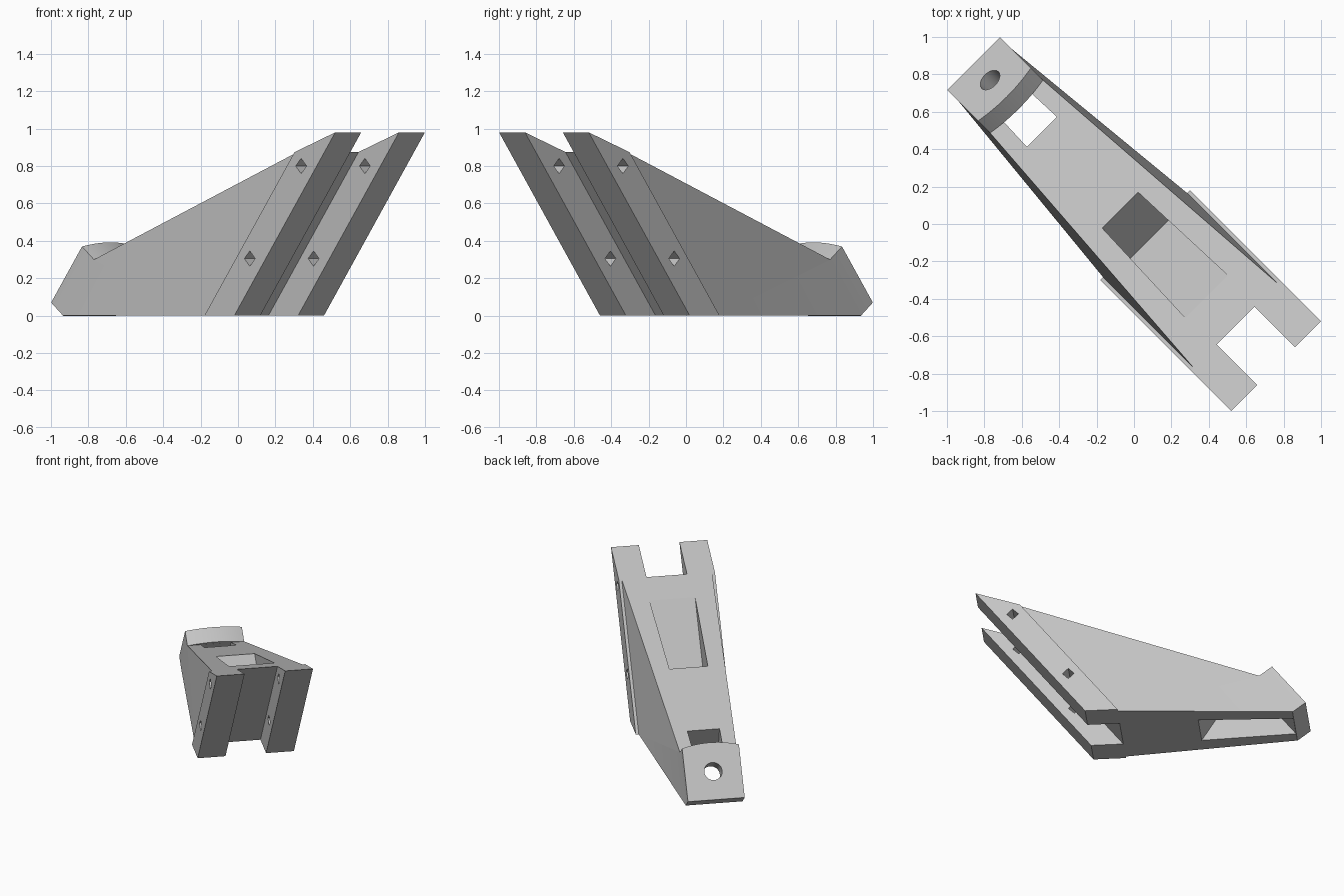
import bpy, bmesh, math
from mathutils import Vector

if "Cube" in bpy.data.objects:
    bpy.data.objects.remove(bpy.data.objects["Cube"])

R = math.sqrt(0.5)
SLOPE = 0.779                      # lean of the front, pad and pocket floor
ALONG = Vector((0.615, 0.789))     # up the leaning planes, in (u, z)
ACROSS = Vector((0.789, -0.615))   # square to the leaning planes


def place(u, v, z):
    """u runs along the bracket, v across it; the bracket lies diagonally."""
    return ((u + v) * R, (v - u) * R, z)


def solid(name, near, far):
    """Closed solid between two matching outlines of (u, v, z)."""
    bm = bmesh.new()
    a = [bm.verts.new(place(*p)) for p in near]
    b = [bm.verts.new(place(*p)) for p in far]
    bm.faces.new(a)
    bm.faces.new(b[::-1])
    n = len(a)
    for i in range(n):
        bm.faces.new((a[i], b[i], b[(i + 1) % n], a[(i + 1) % n]))
    bmesh.ops.recalc_face_normals(bm, faces=bm.faces)
    mesh = bpy.data.meshes.new(name)
    bm.to_mesh(mesh)
    bm.free()
    ob = bpy.data.objects.new(name, mesh)
    bpy.context.collection.objects.link(ob)
    return ob


def prism(name, profile, width):
    """Symmetric solid from a (u, z) profile; width is a number or a rule."""
    w = width if callable(width) else (lambda u, z: width)
    return solid(name, [(u, -w(u, z), z) for u, z in profile],
                 [(u, w(u, z), z) for u, z in profile])


def body_width(u, z):
    return 0.318 + 0.0978 * (u - SLOPE * z - 0.085)


def pocket_width(u, z):
    return 0.53 * body_width(u, z)


def combine(target, other, operation):
    mod = target.modifiers.new(operation, 'BOOLEAN')
    mod.operation = operation
    mod.solver = 'EXACT'
    mod.object = other
    other.hide_render = True
    bpy.context.view_layer.objects.active = target
    bpy.ops.object.modifier_apply(modifier=mod.name)
    bpy.data.objects.remove(other, do_unlink=True)


# tapering wedge body
bracket = prism("bracket", [(-1.122, 0), (0.085, 0), (0.766, 0.874), (-0.889, 0.30)], body_width)

# leaning clamp block at the wide end
block = prism("clamp_block", [(0.085, 0), (0.311, 0), (1.0744, 0.98), (0.766, 0.874)], 0.339)
combine(bracket, block, 'UNION')

# leaning mounting pad with an arched top edge
outline = [(0, -0.2)]
for i in range(17):
    t = i / 8 - 1
    outline.append((0.38 + 0.028 * (1 - t * t), 0.2 * t))
outline.append((0, 0.2))
corner = Vector((-1.213, 0.07))


def pad_face(depth):
    pts = []
    for s, v in outline:
        p = corner + ALONG * s + ACROSS * depth
        pts.append((p.x, v, p.y))
    return pts


combine(bracket, solid("mounting_pad", pad_face(0), pad_face(0.1155)), 'UNION')

# slot between the two clamp arms
combine(bracket, prism("slot_cutter", [(0.009, -0.1), (0.6, -0.1), (1.5, 1.2), (1.022, 1.2)], 0.143),
        'DIFFERENCE')

# upper pocket and the recess behind the pad
combine(bracket, prism("pocket_cutter", [(0.117, 0.247), (0.706, 1.0), (-0.306, 0.867)], pocket_width),
        'DIFFERENCE')
combine(bracket, prism("recess_cutter", [(-1.198, -0.1), (-0.395, -0.1), (-0.759, 0.463)], pocket_width),
        'DIFFERENCE')

# diamond pin holes through both arms
for u, z in ((0.816, 0.80), (0.428, 0.305)):
    h = 0.041
    combine(bracket, prism("pin_cutter", [(u - h, z), (u, z - h), (u + h, z), (u, z + h)], 0.5),
            'DIFFERENCE')

# round screw hole through the pad
centre = Vector((-1.089, 0.23))


def ring(depth):
    pts = []
    for i in range(32):
        a = math.tau * i / 32
        p = centre + ALONG * (0.063 * math.cos(a)) + ACROSS * depth
        pts.append((p.x, 0.063 * math.sin(a), p.y))
    return pts


combine(bracket, solid("screw_cutter", ring(-0.1), ring(0.2)), 'DIFFERENCE')

# single grey finish
grey = bpy.data.materials.new("light_grey")
grey.diffuse_color = (0.55, 0.55, 0.55, 1)
grey.use_nodes = True
grey.node_tree.nodes["Principled BSDF"].inputs["Base Color"].default_value = grey.diffuse_color
bracket.data.materials.clear()
bracket.data.materials.append(grey)
for poly in bracket.data.polygons:
    poly.material_index = 0

bpy.ops.object.select_all(action='DESELECT')
bracket.select_set(True)
bpy.context.view_layer.objects.active = bracket
bpy.ops.object.shade_smooth_by_angle(angle=math.radians(30))
